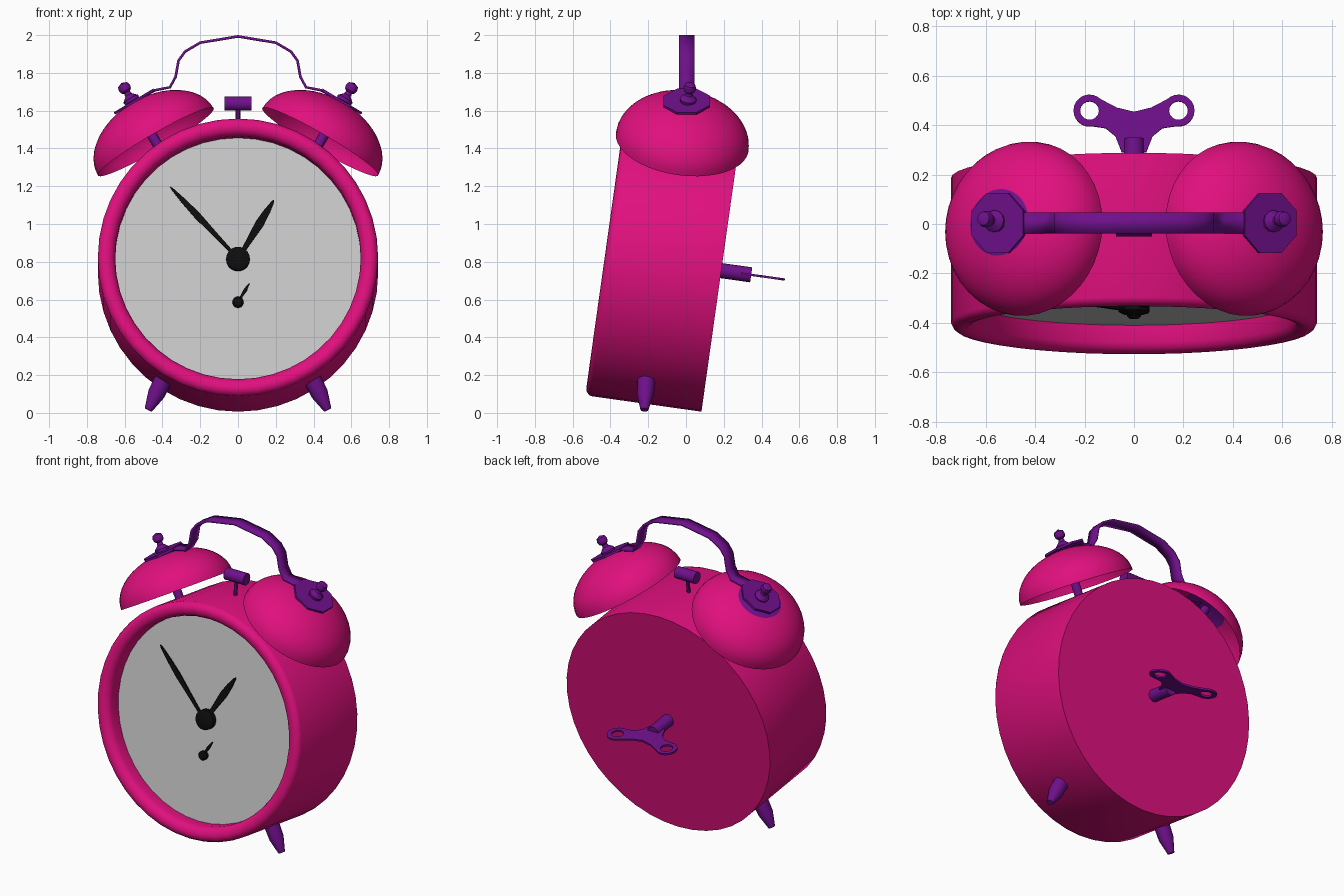
import bpy, bmesh
from math import sin, cos, pi, radians, hypot
from mathutils import Matrix, Vector

if "Cube" in bpy.data.objects:
    bpy.data.objects.remove(bpy.data.objects["Cube"])

T = lambda x, y, z: Matrix.Translation((x, y, z))
R = lambda a, ax: Matrix.Rotation(radians(a), 4, ax)
TILT = R(-8, 'X')
BODY = T(0, -0.112, 0.783) @ TILT      # leaning clock frame, z = up the face
FRONT = BODY @ R(90, 'X')              # x across, y up the face, z out of the face


def material(name, rgb):
    m = bpy.data.materials.new(name)
    m.diffuse_color = (*rgb, 1)
    m.use_nodes = True
    m.node_tree.nodes["Principled BSDF"].inputs["Base Color"].default_value = m.diffuse_color
    return m


PINK = material("pink", (0.75, 0.005, 0.21))
PURPLE = material("purple", (0.16, 0.005, 0.26))
BLACK = material("black", (0.004, 0.004, 0.004))


def finish(name, bm, mat, matrix):
    bmesh.ops.remove_doubles(bm, verts=bm.verts, dist=1e-5)
    bmesh.ops.recalc_face_normals(bm, faces=bm.faces)
    me = bpy.data.meshes.new(name)
    bm.to_mesh(me)
    bm.free()
    ob = bpy.data.objects.new(name, me)
    bpy.context.collection.objects.link(ob)
    ob.matrix_world = matrix
    if mat:
        me.materials.append(mat)
    return ob


def lathe(name, profile, segs, mat, matrix, closed=False, phase=0.0):
    """Turn (radius, height) points around z."""
    bm = bmesh.new()
    rings = []
    for i in range(segs):
        a = 2 * pi * i / segs + phase
        rings.append([bm.verts.new((r * cos(a), r * sin(a), h)) for r, h in profile])
    n = len(profile)
    for i in range(segs):
        a, b = rings[i], rings[(i + 1) % segs]
        for j in range(n if closed else n - 1):
            k = (j + 1) % n
            bm.faces.new((a[j], b[j], b[k], a[k]))
    bmesh.ops.dissolve_degenerate(bm, dist=1e-6, edges=bm.edges)
    return finish(name, bm, mat, matrix)


def rod(name, r, h0, h1, mat, matrix, segs=16):
    return lathe(name, [(0, h0), (r, h0), (r, h1), (0, h1)], segs, mat, matrix)


def slab(name, points, depth, mat, matrix):
    """Extrude a flat outline along z."""
    bm = bmesh.new()
    f = bm.faces.new([bm.verts.new((x, y, 0)) for x, y in points])
    ext = bmesh.ops.extrude_face_region(bm, geom=[f])
    bmesh.ops.translate(bm, vec=(0, 0, depth),
                        verts=[v for v in ext["geom"] if isinstance(v, bmesh.types.BMVert)])
    return finish(name, bm, mat, matrix)


# Case with rounded front rim, and recessed dial
lathe("case", [(0, -0.3), (0.742, -0.3), (0.742, 0.29), (0.735, 0.305), (0.72, 0.317), (0.70, 0.321),
               (0.677, 0.315), (0.66, 0.302), (0.65, 0.28), (0.65, 0.2)], 44, PINK, FRONT)
lathe("dial", [(0, 0.21), (0.651, 0.21)], 44, None, FRONT)


# Clock hands
def hand(name, base, tip, w, hub, z):
    base, tip = Vector(base), Vector(tip)
    d = tip - base
    n = Vector((-d.y, d.x)).normalized()
    half = [(0, 0.4 * w), (0.3, 0.65 * w), (0.6, w), (0.8, 0.75 * w), (0.97, 0.3 * w)]
    pts = [base + d * t + n * k for t, k in half] + [tip] + [base + d * t - n * k for t, k in half[::-1]]
    slab(name, pts, 0.01, BLACK, FRONT @ T(0, 0, z))
    lathe(name + "_hub", [(0, 0.21), (hub, 0.21), (hub, z + 0.008), (hub * 0.7, z + 0.018), (0, z + 0.02)],
          20, BLACK, FRONT @ T(base.x, base.y, 0))


hand("minute_hand", (0, 0), (-0.36, 0.385), 0.018, 0.063, 0.237)
hand("hour_hand", (0, 0), (0.19, 0.315), 0.023, 0.06, 0.224)
hand("alarm_hand", (0, -0.23), (0.06, -0.13), 0.009, 0.029, 0.222)

for s, side in ((-1, "left"), (1, "right")):
    # Bell, tilted outwards
    rim = T(s * 0.435, -0.02, 1.435) @ TILT @ R(s * 30, 'Y')
    dome = [(0.355 * sin(radians(a * 7.5)), 0.24 * cos(radians(a * 7.5))) for a in range(13)]
    bell = lathe(side + "_bell", dome, 40, PINK, rim)
    if s < 0:   # purple crown
        bell.data.materials.append(PURPLE)
        for p in bell.data.polygons:
            if hypot(p.center.x, p.center.y) < 0.13:
                p.material_index = 1
    # Post with finial knob
    lathe(side + "_bell_post",
          [(0, -0.36), (0.027, -0.36), (0.027, 0), (0.042, 0.008), (0.045, 0.025), (0.02, 0.048), (0.017, 0.064),
           (0.029, 0.074), (0.034, 0.092), (0.028, 0.112), (0, 0.124)], 12, PURPLE, rim @ T(0, 0, 0.24))
    # Octagonal handle plate
    lathe(side + "_handle_plate", [(0.035, -0.007), (0.132, -0.007), (0.132, 0.007), (0.035, 0.007)], 8, PURPLE,
          T(s * 0.55, 0.004, 1.648) @ R(s * 31, 'Y'), closed=True, phase=pi / 8)
    # Tapered foot
    top, tip = Vector((s * 0.37, -0.208, 0.225)), Vector((s * 0.475, -0.22, 0.016))
    d = tip - top
    L = d.length
    lathe(side + "_foot", [(0, 0), (0.05, 0), (0.046, 0.6 * L), (0.021, L), (0, L)], 12, PURPLE,
          Matrix.Translation(top) @ d.to_track_quat('Z', 'Y').to_matrix().to_4x4())

# Carrying handle: bent flat strap
half = [(0.52, 1.665), (0.44, 1.708), (0.36, 1.724), (0.33, 1.78), (0.315, 1.865), (0.28, 1.913), (0.2, 1.96)]
path = [(-x, z) for x, z in half] + [(0, 1.993)] + half[::-1]
bm = bmesh.new()
rows = [[bm.verts.new((x, y, z)) for y in (-0.038, 0.046)] for x, z in path]
for a, b in zip(rows, rows[1:]):
    bm.faces.new((a[0], b[0], b[1], a[1]))
strap = finish("handle", bm, PURPLE, Matrix())
mod = strap.modifiers.new("thickness", 'SOLIDIFY')
mod.thickness = 0.014
mod.offset = 0

# Hammer between the bells
HAM = BODY @ T(0, -0.02, 0)
rod("hammer_stem", 0.012, 0.70, 0.86, PURPLE, HAM, 8)
rod("hammer_head", 0.038, -0.072, 0.072, PURPLE, HAM @ T(0, 0, 0.86) @ R(90, 'Y'), 16)

# Winding key: shaft and bow plate with two eyes
KEY = BODY @ T(0, 0, 0.012)
rod("key_shaft", 0.04, 0.28, 0.46, PURPLE, KEY @ R(-90, 'X'), 16)
arc = lambda r, a0, a1, n: [(0.18 + r * cos(radians(a0 + (a1 - a0) * i / n)),
                             0.46 + r * sin(radians(a0 + (a1 - a0) * i / n))) for i in range(n + 1)]
side = [(0.07, 0.472)] + arc(0.065, 135, -100, 14) + [(0.115, 0.388), (0.075, 0.355), (0.05, 0.29)]
eye = arc(0.038, 0, 345, 15)
flip = lambda pts: [(-x, y) for x, y in pts][::-1]
cu = bpy.data.curves.new("key_bow_curve", 'CURVE')
cu.dimensions, cu.fill_mode, cu.extrude = '2D', 'BOTH', 0.006
for pts in ([(0, 0.455)] + side + flip(side), eye, flip(eye)):
    sp = cu.splines.new('POLY')
    sp.points.add(len(pts) - 1)
    for p, (x, y) in zip(sp.points, pts):
        p.co = (x, y, 0, 1)
    sp.use_cyclic_u = True
tmp = bpy.data.objects.new("key_bow_curve", cu)
bpy.context.collection.objects.link(tmp)
bpy.context.view_layer.update()
bm = bmesh.new()
bm.from_mesh(bpy.data.meshes.new_from_object(tmp.evaluated_get(bpy.context.evaluated_depsgraph_get())))
bpy.data.objects.remove(tmp)
finish("key_bow", bm, PURPLE, KEY @ T(0, 0.115, 0))

# Smooth shading with crisp edges
for ob in bpy.context.collection.objects:
    ob.select_set(True)
    bpy.context.view_layer.objects.active = ob
bpy.ops.object.shade_smooth_by_angle(angle=radians(32))
